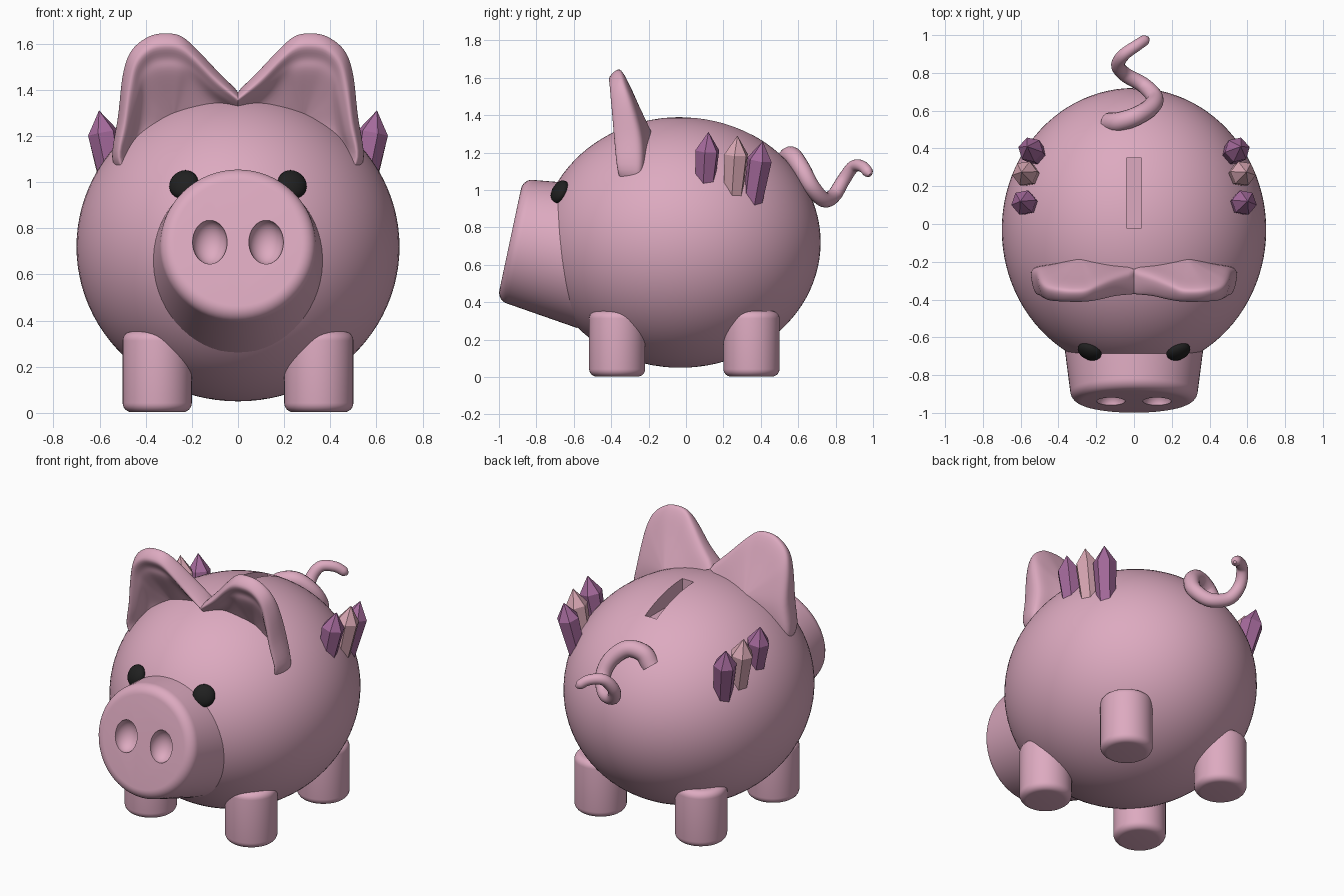
import bpy, bmesh, math
from mathutils import Vector, Matrix

if "Cube" in bpy.data.objects:
    bpy.data.objects.remove(bpy.data.objects["Cube"])


def material(name, r, g, b):
    m = bpy.data.materials.new(name)
    m.diffuse_color = tuple((c / 255 / 12.92) if c < 11 else ((c / 255 + 0.055) / 1.055) ** 2.4
                            for c in (r, g, b)) + (1,)
    m.use_nodes = True
    m.node_tree.nodes["Principled BSDF"].inputs["Base Color"].default_value = m.diffuse_color
    return m


PINK = material("pink", 221, 170, 192)
BLACK = material("black", 32, 32, 32)
PURPLE = material("purple crystal", 165, 106, 156)
ROSE = material("rose crystal", 218, 168, 180)


def finish(name, bm, mat, angle=40):
    bmesh.ops.recalc_face_normals(bm, faces=bm.faces)
    me = bpy.data.meshes.new(name)
    bm.to_mesh(me)
    bm.free()
    ob = bpy.data.objects.new(name, me)
    bpy.context.collection.objects.link(ob)
    me.materials.append(mat)
    if angle:
        smooth(ob, angle)
    return ob


def activate(ob):
    bpy.ops.object.select_all(action='DESELECT')
    ob.select_set(True)
    bpy.context.view_layer.objects.active = ob


def smooth(ob, angle):
    activate(ob)
    bpy.ops.object.shade_smooth_by_angle(angle=math.radians(angle))


def cut(ob, cutter, angle=40):
    mod = ob.modifiers.new("cut", 'BOOLEAN')
    mod.operation, mod.object, mod.solver = 'DIFFERENCE', cutter, 'EXACT'
    activate(ob)
    bpy.ops.object.modifier_apply(modifier=mod.name)
    bpy.data.objects.remove(cutter)
    smooth(ob, angle)


def ellipsoid(name, loc, size, mat, normal=None, u=32, v=16):
    bm = bmesh.new()
    rot = Vector(normal).to_track_quat('Z', 'Y').to_matrix().to_4x4() if normal else Matrix()
    bmesh.ops.create_uvsphere(bm, u_segments=u, v_segments=v, radius=1,
                              matrix=Matrix.Translation(loc) @ rot @ Matrix.Diagonal((*size, 1)))
    return finish(name, bm, mat)


def lathe(name, profile, loc, axis, mat, n=48):
    """Closed solid from (radius, distance) pairs turned around an axis."""
    bm = bmesh.new()
    rot = Vector(axis).to_track_quat('Z', 'Y').to_matrix()
    rings = [[bm.verts.new(Vector(loc) + rot @ Vector((r * math.cos(2 * math.pi * k / n),
                                                       r * math.sin(2 * math.pi * k / n), h)))
              for k in range(n)] for r, h in profile]
    for a, b in zip(rings, rings[1:]):
        for k in range(n):
            bm.faces.new((a[k], a[(k + 1) % n], b[(k + 1) % n], b[k]))
    bm.faces.new(rings[0])
    bm.faces.new(rings[-1])
    return finish(name, bm, mat)


def arc(r, h, rad, a0, a1, n=6):
    """Rounded corner points around centre (r, h)."""
    return [(r + rad * math.cos(math.radians(a0 + (a1 - a0) * i / n)),
             h + rad * math.sin(math.radians(a0 + (a1 - a0) * i / n))) for i in range(n + 1)]


def spline(pts, n):
    """Catmull-Rom curve through the points."""
    p = [2 * pts[0] - pts[1]] + list(pts) + [2 * pts[-1] - pts[-2]]
    out = []
    for i in range(1, len(p) - 2):
        a, b, c, d = p[i - 1:i + 3]
        for k in range(n):
            t = k / n
            out.append(0.5 * (2 * b + (c - a) * t + (2 * a - 5 * b + 4 * c - d) * t * t
                              + (3 * b - a - 3 * c + d) * t ** 3))
    return out + [pts[-1].copy()]


# Body with coin slot
body = ellipsoid("body", (0, -0.03, 0.72), (0.70, 0.75, 0.67), PINK, u=96, v=48)
bm = bmesh.new()
bmesh.ops.create_cube(bm, size=1, matrix=Matrix.Translation((0, 0.165, 1.40))
                      @ Matrix.Diagonal((0.08, 0.37, 0.26, 1)))
cut(body, finish("slot_cutter", bm, PINK, 0))

# Snout: tilted cone with rounded rim and two nostril bowls
tilt = math.radians(12)
axis = Vector((0, -math.cos(tilt), math.sin(tilt)))
face = Vector((0, -0.94, 0.735))
snout = lathe("snout", [(0.388, -0.45)] + arc(0.275, -0.06, 0.06, 5, 90, 8), face, axis, PINK, 64)
for v in snout.data.vertices:      # cone flank meets the rim at full width
    d = v.co - face
    h = d.dot(axis)
    flat = d - axis * h
    if h > -0.4:
        v.co = face + axis * h + flat * (0.338 / 0.335)
up = Vector((0, math.sin(tilt), math.cos(tilt)))
for s in (-1, 1):
    c = face + Vector((0.122 * s, 0, 0)) + up * 0.005
    nostril = ellipsoid("nostril_cutter", (0, 0, 0), (0.075, 0.075, 0.097), PINK)
    nostril.data.transform(Matrix.Translation(c) @ Matrix.Rotation(-tilt, 4, 'X'))
    cut(snout, nostril)

# Eyes: flattened balls lying on the body surface
for s, side in ((-1, "left"), (1, "right")):
    ellipsoid(side + "_eye", (0.235 * s, -0.675, 0.99), (0.066, 0.066, 0.038), BLACK,
              (0.48 * s, -1.136, 0.6), 24, 12)

# Legs
leg = arc(0.11, 0.04, 0.04, -90, 0) + arc(0.11, 0.31, 0.04, 0, 90)
for y, end in ((-0.368, "front"), (0.35, "back")):
    for s, side in ((-1, "left"), (1, "right")):
        lathe(f"{end}_{side}_leg", leg, (0.35 * s, y, 0.003), (0, 0, 1), PINK)

# Ears: cupped shell lofted along its outline
# outline rows: outer x, z, inner x, z, rim front y, rim back y
EAR = [(0, 1.39, 0, 1.33, -.37, -.24), (.09, 1.48, .10, 1.40, -.38, -.265),
       (.18, 1.575, .19, 1.485, -.40, -.30), (.245, 1.63, .25, 1.525, -.41, -.325),
       (.31, 1.643, .31, 1.535, -.412, -.33), (.385, 1.63, .375, 1.52, -.41, -.325),
       (.46, 1.57, .42, 1.465, -.405, -.31), (.497, 1.47, .44, 1.37, -.395, -.28),
       (.518, 1.29, .468, 1.22, -.38, -.24), (.543, 1.11, .49, 1.11, -.365, -.235),
       (.50, 1.02, .45, 1.03, -.34, -.25)]
back, cup = Vector((.28, -.18, 1.30)), Vector((.28, -.235, 1.26))
sections = []
for ox, oz, ix, iz, yf, yb in EAR:
    O, I = Vector((ox, 0, oz)), Vector((ix, 0, iz))
    at = lambda p, y: Vector((p.x, y, p.z))
    rear = at(O.lerp(I, 0.25), yb)
    inner = at(I, yf + 0.03)
    hollow = at(I.lerp(cup, 0.2), yb - 0.035)
    sections.append(spline([back, back.lerp(rear, 0.55), rear, at(O, yb * 0.55 + yf * 0.45),
                            at(O.lerp(I, 0.45), yf), inner, hollow,
                            hollow.lerp(cup, 0.5), cup], 5))
columns = [spline(list(col), 5) for col in zip(*sections)]
for s, side in ((-1, "left"), (1, "right")):
    bm = bmesh.new()
    grid = [[bm.verts.new((s * max(p.x, 0), p.y, p.z)) for p in col] for col in columns]
    for a, b in zip(grid, grid[1:]):
        for k in range(len(a) - 1):
            bm.faces.new((a[k], a[k + 1], b[k + 1], b[k]))
    bmesh.ops.remove_doubles(bm, verts=bm.verts, dist=1e-5)
    finish(side + "_ear", bm, PINK, 60)

# Crystals: six-sided prisms with pointed tips
CRYSTALS = [((.545, .10, 1.00), (.602, .12, 1.31), PURPLE),
            ((.535, .25, .94), (.595, .275, 1.29), ROSE),
            ((.50, .35, .90), (.565, .41, 1.26), PURPLE)]
for s, side in ((-1, "left"), (1, "right")):
    for i, (base, tip, mat) in enumerate(CRYSTALS):
        a, b = (Vector((p[0] * s, p[1], p[2])) for p in (base, tip))
        length = (b - a).length
        ob = lathe(f"{side}_crystal_{i + 1}", [(.052, 0), (.068, length - .10), (.0005, length)],
                   a, b - a, mat, 6)
        activate(ob)
        bpy.ops.object.shade_flat()

# Curly tail: tapered tube along a corkscrew path
path = spline([Vector(p) for p in [(-.13, .535, 1.10), (-.08, .54, 1.165), (.01, .57, 1.18),
                                   (.09, .62, 1.11), (.11, .67, 1.02), (.05, .735, .95),
                                   (-.045, .79, .97), (-.085, .84, 1.05), (-.055, .895, 1.125),
                                   (.015, .945, 1.125), (.075, .985, 1.08)]], 8)
curve = bpy.data.curves.new("tail", 'CURVE')
curve.dimensions, curve.bevel_depth, curve.bevel_resolution = '3D', 1, 6
curve.use_fill_caps = True
sp = curve.splines.new('POLY')
sp.points.add(len(path) - 1)
for i, (pt, p) in enumerate(zip(sp.points, path)):
    t = i / (len(path) - 1)
    pt.co = (*p, 1)
    pt.radius = (0.055 - 0.027 * t) * min(1, math.sqrt(max(0, 1 - t) * 30 + 0.1))
tail = bpy.data.objects.new("tail", curve)
bpy.context.collection.objects.link(tail)
curve.materials.append(PINK)
activate(tail)
bpy.ops.object.convert(target='MESH')
smooth(bpy.context.object, 60)
